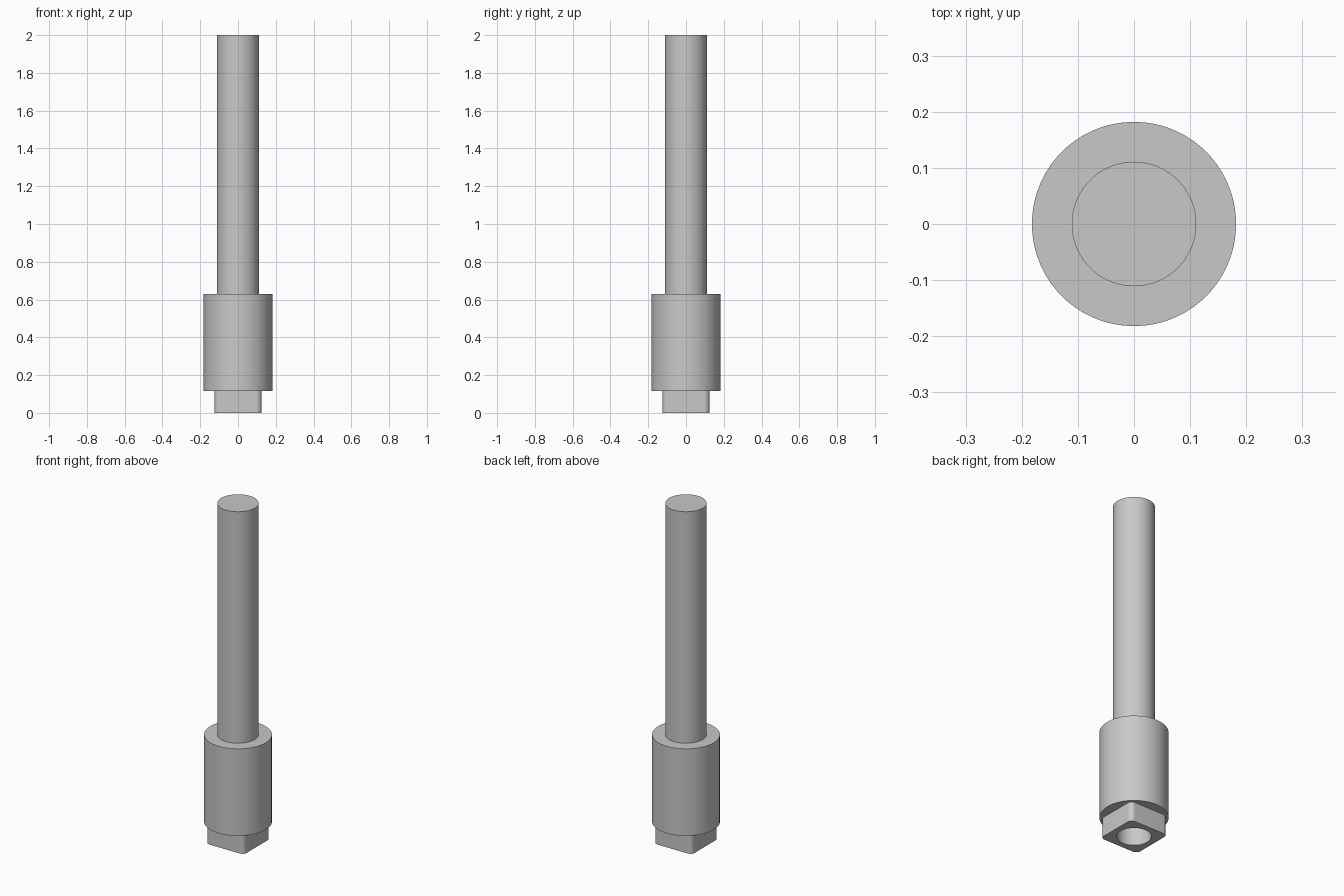
import bpy, bmesh
from math import sin, cos, pi, radians

default = bpy.data.objects.get("Cube")
if default:
    bpy.data.objects.remove(default, do_unlink=True)

steel = bpy.data.materials.new("grey_steel")
steel.use_nodes = True
GREY = (0.58, 0.58, 0.58, 1)
steel.diffuse_color = GREY
steel.node_tree.nodes["Principled BSDF"].inputs["Base Color"].default_value = GREY

STEPS = 15              # segments per quarter turn
SOCKET_R = 0.091
SHOULDER_Z = 0.115      # where the square block meets the collar


def circle(radius, z):
    return [(radius * cos(a), radius * sin(a), z) for a in quarter_angles()]


def quarter_angles():
    return [(k + j / STEPS) * pi / 2 for k in range(4) for j in range(STEPS + 1)]


def rounded_square(half, corner, z):
    points = []
    for i, a in enumerate(quarter_angles()):
        mid = (i // (STEPS + 1) + 0.5) * pi / 2
        cx = (half - corner) * (1 if cos(mid) > 0 else -1)
        cy = (half - corner) * (1 if sin(mid) > 0 else -1)
        points.append((cx + corner * cos(a), cy + corner * sin(a), z))
    return points


def skin(name, rings, closed=False):
    """Join rings of points with faces, as one smooth-by-angle object."""
    bm = bmesh.new()
    loops = [[bm.verts.new(p) for p in ring] for ring in rings]
    pairs = list(zip(loops, loops[1:] + loops[:1]))
    for low, high in pairs if closed else pairs[:-1]:
        for i in range(len(low)):
            bm.faces.new((low[i - 1], low[i], high[i], high[i - 1]))
    if not closed:
        bm.faces.new(loops[0])
        bm.faces.new(loops[-1])
    bmesh.ops.remove_doubles(bm, verts=bm.verts, dist=1e-5)
    bmesh.ops.recalc_face_normals(bm, faces=bm.faces)
    mesh = bpy.data.meshes.new(name)
    bm.to_mesh(mesh)
    bm.free()
    mesh.materials.append(steel)
    obj = bpy.data.objects.new(name, mesh)
    bpy.context.collection.objects.link(obj)
    bpy.ops.object.select_all(action="DESELECT")
    obj.select_set(True)
    bpy.context.view_layer.objects.active = obj
    bpy.ops.object.shade_smooth_by_angle(angle=radians(30))


# Shaft and collar turned in one piece, with a blind socket from below
turned = [(SOCKET_R, 0.4), (SOCKET_R, SHOULDER_Z), (0.182, SHOULDER_Z),
          (0.182, 0.63), (0.111, 0.63), (0.111, 2.0)]
skin("shaft_and_collar", [circle(r, z) for r, z in turned])

# Square drive block with rounded corners and a round through hole
skin("square_block", [circle(SOCKET_R, 0), rounded_square(0.125, 0.028, 0),
                      rounded_square(0.125, 0.028, SHOULDER_Z),
                      circle(SOCKET_R, SHOULDER_Z)], closed=True)
